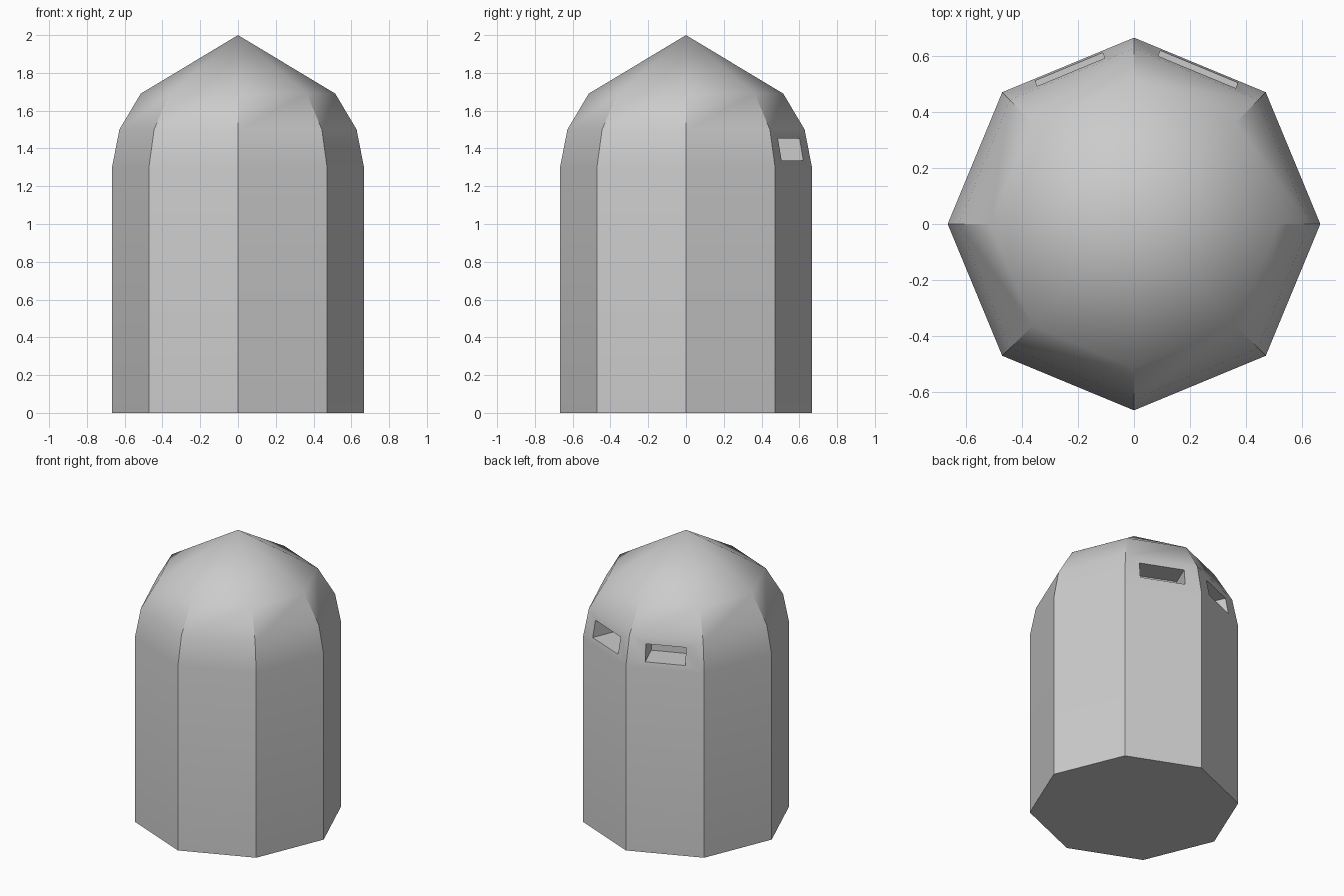
import bpy, bmesh
from math import radians, cos, sin, pi

if "Cube" in bpy.data.objects:
    bpy.data.objects.remove(bpy.data.objects["Cube"])

SIDES = 8
PROFILE = [(0.667, 0), (0.667, 1.3), (0.628, 1.5), (0.515, 1.69)]
TIP_Z = 2.0

# Eight-sided body with a stepped shoulder and pointed cap
bm = bmesh.new()
rings = [[bm.verts.new((r * cos(2 * pi * i / SIDES), r * sin(2 * pi * i / SIDES), z))
          for i in range(SIDES)] for r, z in PROFILE]
tip = bm.verts.new((0, 0, TIP_Z))
bm.faces.new(rings[0][::-1])
for i in range(SIDES):
    j = (i + 1) % SIDES
    for low, high in zip(rings, rings[1:]):
        bm.faces.new((low[i], low[j], high[j], high[i]))
    bm.faces.new((rings[-1][i], rings[-1][j], tip))
mesh = bpy.data.meshes.new("body")
bm.to_mesh(mesh)
bm.free()
body = bpy.data.objects.new("body", mesh)
bpy.context.collection.objects.link(body)


# Rectangular pocket cut into one of the back faces
def cut_pocket(angle, width, z_low=1.336, z_high=1.453, r_in=0.43, r_out=0.75):
    a = radians(angle)
    r = (r_in + r_out) / 2
    bpy.ops.mesh.primitive_cube_add(
        size=1, location=(r * cos(a), r * sin(a), (z_low + z_high) / 2), rotation=(0, 0, a))
    cutter = bpy.context.object
    cutter.name = "pocket_cutter"
    cutter.scale = (r_out - r_in, width, z_high - z_low)
    cutter.hide_render = True
    mod = body.modifiers.new("pocket", "BOOLEAN")
    mod.operation = "DIFFERENCE"
    mod.solver = "EXACT"
    mod.object = cutter
    bpy.context.view_layer.objects.active = body
    bpy.ops.object.modifier_apply(modifier=mod.name)
    bpy.data.objects.remove(cutter)


cut_pocket(67.5, 0.30)
cut_pocket(112.5, 0.262)

# Soft shoulders and cap, crisp corners
bpy.ops.object.select_all(action="DESELECT")
body.select_set(True)
bpy.context.view_layer.objects.active = body
bpy.ops.object.shade_smooth_by_angle(angle=radians(30))
